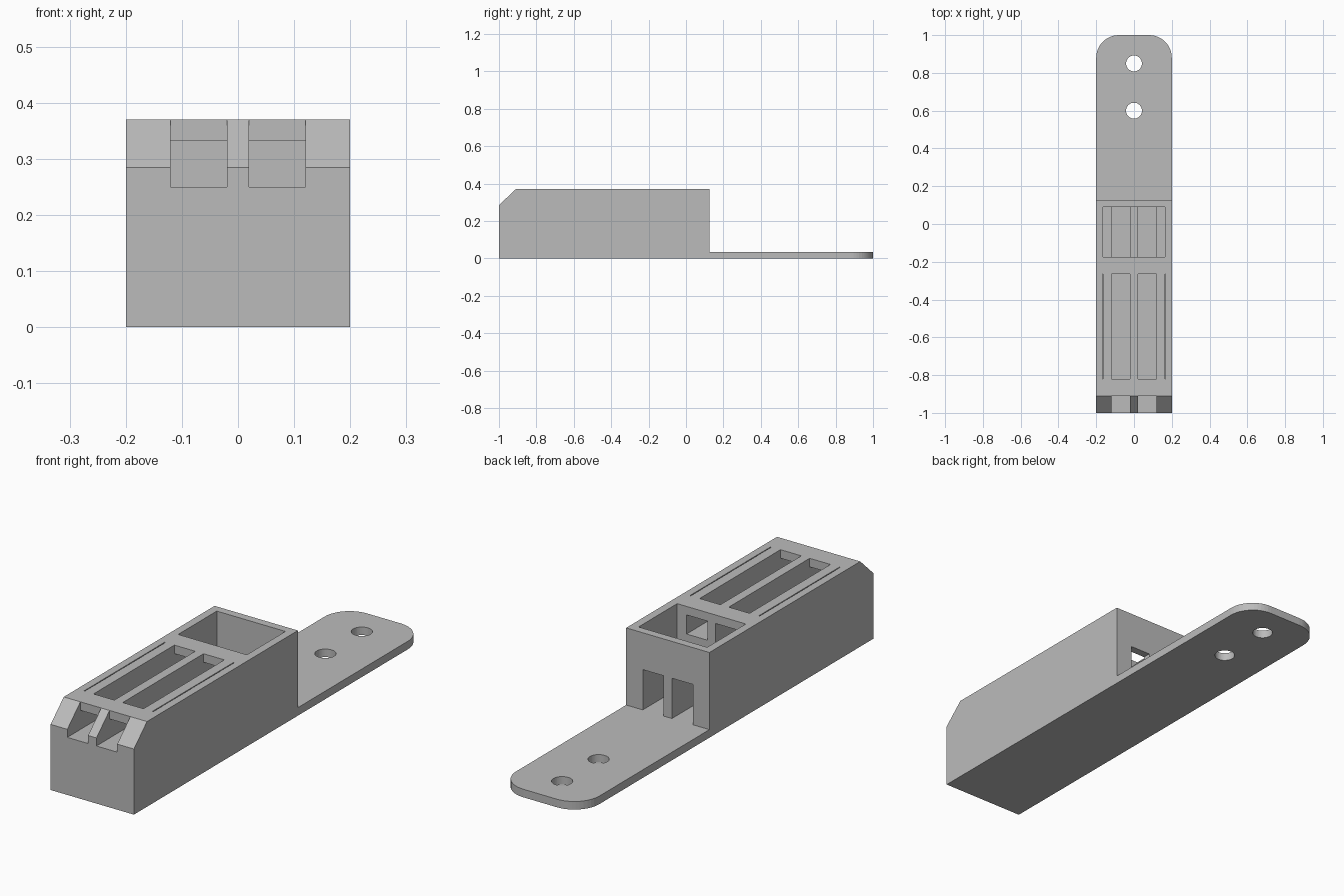
import bpy
import bmesh
from mathutils import Matrix

if "Cube" in bpy.data.objects:
    bpy.data.objects.remove(bpy.data.objects["Cube"], do_unlink=True)

# Overall dimensions
HALF_WIDTH = 0.2
TOP = 0.37
PLATE = 0.035
BODY_BACK = 0.125

grey = bpy.data.materials.new("plain_grey")
grey.use_nodes = True
colour = (0.5, 0.5, 0.5, 1)
grey.diffuse_color = colour
grey.node_tree.nodes["Principled BSDF"].inputs["Base Color"].default_value = colour


def make_object(name, bm):
    bmesh.ops.recalc_face_normals(bm, faces=bm.faces)
    mesh = bpy.data.meshes.new(name)
    bm.to_mesh(mesh)
    bm.free()
    mesh.materials.append(grey)
    obj = bpy.data.objects.new(name, mesh)
    bpy.context.collection.objects.link(obj)
    return obj


def side_prism(profile, x0, x1):
    """Extrude a (y, z) side profile from x0 to x1."""
    bm = bmesh.new()
    face = bm.faces.new([bm.verts.new((x0, y, z)) for y, z in profile])
    new = bmesh.ops.extrude_face_region(bm, geom=[face])["geom"]
    verts = [v for v in new if isinstance(v, bmesh.types.BMVert)]
    bmesh.ops.translate(bm, verts=verts, vec=(x1 - x0, 0, 0))
    return bm


def box_profile(y0, y1, z0, z1):
    return [(y0, z0), (y1, z0), (y1, z1), (y0, z1)]


def cut(target, bm):
    cutter = make_object("cutter", bm)
    cutter.hide_render = True
    mod = target.modifiers.new("cut", 'BOOLEAN')
    mod.operation = 'DIFFERENCE'
    mod.solver = 'EXACT'
    mod.object = cutter
    bpy.context.view_layer.objects.active = target
    bpy.ops.object.modifier_apply(modifier=mod.name)
    bpy.data.objects.remove(cutter, do_unlink=True)


# Housing block with chamfered nose and thin mounting tongue
outline = [(-1, 0), (1, 0), (1, PLATE), (BODY_BACK, PLATE),
           (BODY_BACK, TOP), (-0.91, TOP), (-1, 0.285)]
bm = side_prism(outline, -HALF_WIDTH, HALF_WIDTH)
corners = [e for e in bm.edges
           if all(v.co.y > 0.99 for v in e.verts)
           and abs(e.verts[0].co.x - e.verts[1].co.x) < 0.01]
bmesh.ops.bevel(bm, geom=corners, offset=0.12, segments=12,
                profile=0.5, affect='EDGES')
housing = make_object("housing_with_mounting_tongue", bm)

# Open pocket in the top, towards the back
cut(housing, side_prism(box_profile(-0.175, 0.09, 0.2, 0.5), -0.165, 0.165))

# Upper tunnel: open nose notch, roofed passage, top slot, exit into the pocket
tunnel = [(-1.1, 0.25), (-0.1, 0.25), (-0.1, 0.333), (-0.265, 0.333),
          (-0.265, 0.5), (-0.82, 0.5), (-0.82, 0.333), (-0.91, 0.333),
          (-0.91, 0.5), (-1.1, 0.5)]
# Lower channel: from the pocket floor out through the back wall
channel = box_profile(-0.175, 0.13, PLATE, 0.21)
# Hairline slit in the roof beside each top slot
slit = box_profile(-0.82, -0.265, 0.25, 0.5)

for side in (-1, 1):
    for profile, inner, outer in ((tunnel, 0.02, 0.12),
                                  (channel, 0.02, 0.12),
                                  (slit, 0.163, 0.167)):
        cut(housing, side_prism(profile, side * inner, side * outer))

# Screw holes through the tongue
for y in (0.6, 0.85):
    bm = bmesh.new()
    bmesh.ops.create_cone(bm, cap_ends=True, segments=40, radius1=0.042,
                          radius2=0.042, depth=0.2,
                          matrix=Matrix.Translation((0, y, 0)))
    cut(housing, bm)
